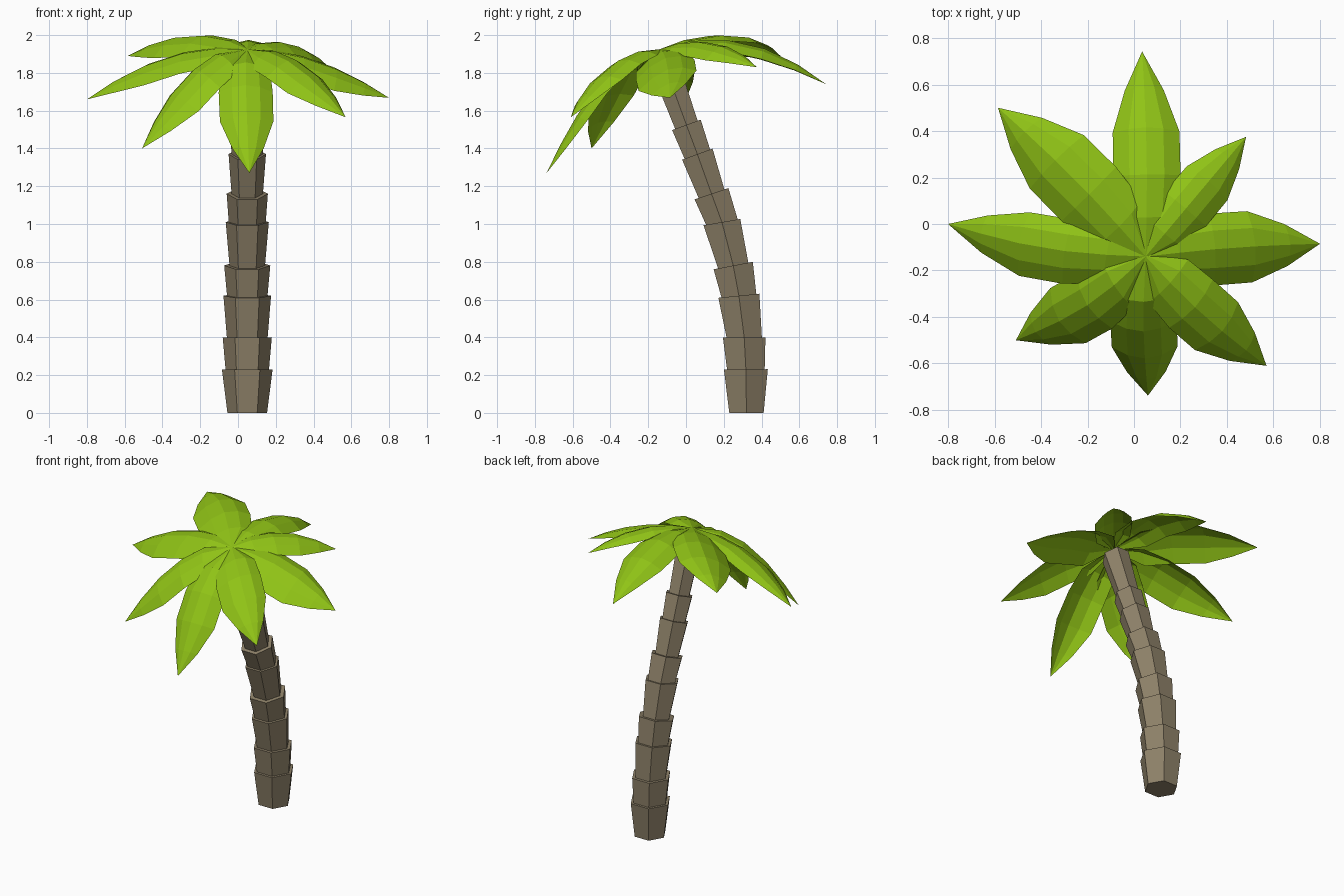
import bpy, math
from mathutils import Vector

if "Cube" in bpy.data.objects:
    bpy.data.objects.remove(bpy.data.objects["Cube"])


def material(name, rgb):
    m = bpy.data.materials.new(name)
    m.diffuse_color = (*rgb, 1)
    m.use_nodes = True
    m.node_tree.nodes["Principled BSDF"].inputs["Base Color"].default_value = m.diffuse_color
    return m


def add_object(name, verts, faces, mat):
    me = bpy.data.meshes.new(name)
    me.from_pydata(verts, [], faces)
    me.materials.append(mat)
    me.update()
    ob = bpy.data.objects.new(name, me)
    bpy.context.collection.objects.link(ob)
    return ob


bark = material("bark", (0.27, 0.22, 0.14))
green = material("leaf_green", (0.28, 0.55, 0.008))

# Trunk: stacked hexagonal cups along a leaning curve
# joint: y, z, tilt, radius below the step, radius above the step
JOINTS = [
    (0.32, 0.00, 0.00, None, 0.105),
    (0.317, 0.23, 0.01, 0.134, 0.115),
    (0.308, 0.40, 0.00, 0.130, 0.108),
    (0.28, 0.62, 0.10, 0.126, 0.107),
    (0.25, 0.78, 0.19, 0.122, 0.094),
    (0.19, 1.01, 0.17, 0.114, 0.098),
    (0.135, 1.16, 0.32, 0.109, 0.083),
    (0.06, 1.37, 0.35, 0.099, 0.083),
    (0.002, 1.525, 0.35, 0.093, 0.073),
    (-0.12, 1.86, 0.37, 0.088, None),
]
SIDES = 6
verts, faces = [], []
for y, z, tilt, below, above in JOINTS:
    for r in (below, above):
        if r is None:
            continue
        for k in range(SIDES):
            a = math.tau * k / SIDES
            s = r * math.sin(a)
            verts.append((0.049 + r * math.cos(a), y + s * math.cos(tilt), z + s * math.sin(tilt)))
rings = len(verts) // SIDES
for i in range(rings - 1):
    for k in range(SIDES):
        n = (k + 1) % SIDES
        p, q = i * SIDES, (i + 1) * SIDES
        faces.append((p + k, p + n, q + n, q + k))
faces.append(tuple(reversed(range(SIDES))))
faces.append(tuple(range((rings - 1) * SIDES, rings * SIDES)))
add_object("trunk", verts, faces, bark)

# Leaves: arched blades that rise and droop along a parabola
CROWN = Vector((0.05, -0.14, 1.925))
LEAN = 0.35  # the whole crown tips forward with the trunk
STATIONS = [(0, 0.08), (0.19, 0.9), (0.4, 1.0), (0.63, 0.99), (0.83, 0.58), (1, 0)]
# cross-section: sideways and downward, in half widths
ARCH = [(-1, 0.42), (-0.52, 0.12), (0, 0), (0.52, 0.12), (1, 0.42)]


def leaf(name, tip_x, tip_y, rise, fall, width, bend):
    out = Vector((tip_x - CROWN.x, tip_y - CROWN.y, 0))
    left = Vector((-out.y, out.x, 0)).normalized()
    across = left + Vector((0, 0, LEAN * left.y))
    power = 1 - 0.8 * max(0, fall - rise - 0.25)
    verts, faces = [], []
    for u, w in STATIONS:
        t = u ** power
        rib = CROWN + out * t + left * bend * math.sin(math.pi * t)
        rib.z += rise * t - fall * t * t
        tangent = out + Vector((0, 0, rise - 2 * fall * t))
        normal = tangent.cross(left).normalized()
        if u == 1:
            verts.append(rib)
        else:
            verts += [rib + (across * s - normal * d) * w * width for s, d in ARCH]
    n = len(ARCH)
    last = len(verts) - 1
    for i in range(0, last, n):
        for k in range(i, i + n - 1):
            if i + n == last:
                faces.append((k, last, k + 1))
            else:
                faces.append((k, k + n, k + n + 1, k + 1))
    add_object(name, verts, faces, green)


# tip x, tip y, rise, fall, half width, sideways bend
LEAVES = {
    "leaf_back": (0.035, 0.742, 0.33, 0.515, 0.145, -0.012),
    "leaf_back_right": (0.482, 0.375, 0.22, 0.315, 0.115, 0.0),
    "leaf_right": (0.80, -0.085, -0.02, 0.237, 0.155, 0.01),
    "leaf_front_right": (0.57, -0.61, 0.03, 0.39, 0.14, -0.02),
    "leaf_front": (0.06, -0.738, 0.0, 0.655, 0.143, -0.014),
    "leaf_front_left": (-0.508, -0.50, 0.04, 0.565, 0.142, 0.04),
    "leaf_left": (-0.80, 0.0, 0.08, 0.345, 0.14, 0.035),
    "leaf_back_left": (-0.585, 0.50, 0.32, 0.355, 0.165, -0.017),
}
for name, spec in LEAVES.items():
    leaf(name, *spec)
